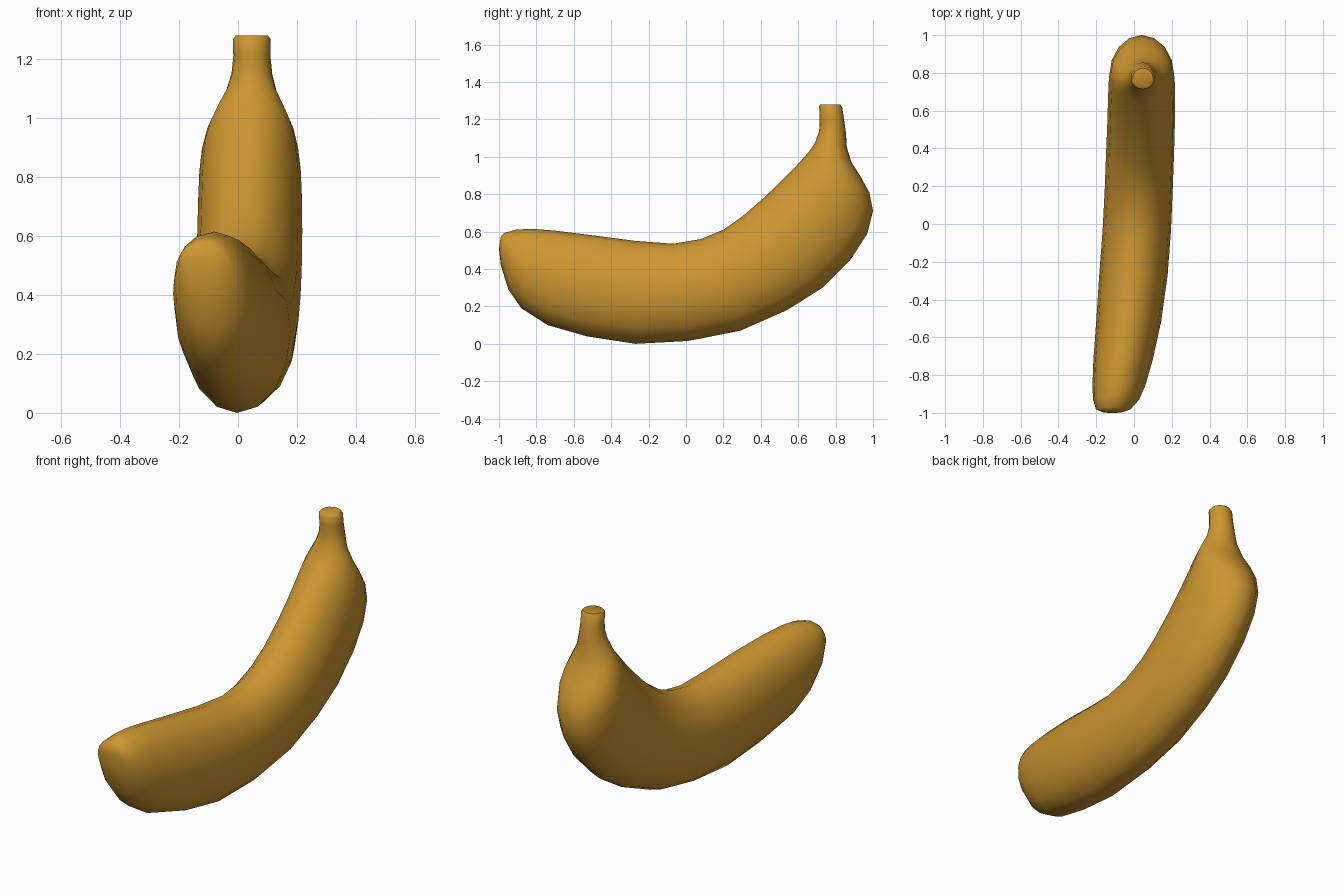
import bpy, bmesh, math

SIDES = 16
# cross-sections: outer (y, z), inner (y, z), centre x, half width
SECTIONS = [
    (-1.00, 0.51, -0.99, 0.575, -0.115, 0.055),
    (-0.99, 0.42, -0.97, 0.593, -0.11, 0.092),
    (-0.95, 0.29, -0.91, 0.61, -0.095, 0.122),
    (-0.88, 0.19, -0.83, 0.615, -0.080, 0.140),
    (-0.74, 0.10, -0.70, 0.605, -0.058, 0.157),
    (-0.53, 0.04, -0.50, 0.58, -0.028, 0.172),
    (-0.27, 0.00, -0.27, 0.55, -0.003, 0.181),
    (0.01, 0.015, -0.07, 0.535, 0.015, 0.181),
    (0.29, 0.07, 0.08, 0.56, 0.025, 0.180),
    (0.54, 0.18, 0.20, 0.61, 0.032, 0.180),
    (0.73, 0.30, 0.30, 0.68, 0.037, 0.179),
    (0.88, 0.45, 0.41, 0.775, 0.040, 0.178),
    (0.97, 0.59, 0.50, 0.86, 0.041, 0.176),
    (1.00, 0.71, 0.57, 0.93, 0.041, 0.172),
    (0.98, 0.81, 0.62, 0.985, 0.041, 0.163),
    (0.93, 0.90, 0.66, 1.03, 0.042, 0.146),
    (0.885, 0.97, 0.69, 1.075, 0.043, 0.120),
    (0.86, 1.05, 0.71, 1.13, 0.045, 0.086),
    (0.855, 1.13, 0.715, 1.17, 0.047, 0.069),
    (0.845, 1.20, 0.714, 1.22, 0.047, 0.063),
    (0.835, 1.265, 0.712, 1.27, 0.047, 0.064),
    (0.825, 1.28, 0.722, 1.28, 0.047, 0.054),
]

bm = bmesh.new()


def ring(oy, oz, iy, iz, cx, hw):
    """Elliptical loop spanning the outer and inner curve points."""
    verts = []
    for i in range(SIDES):
        a = 2 * math.pi * i / SIDES
        t = (1 - math.cos(a)) / 2
        verts.append(bm.verts.new((cx + hw * math.sin(a),
                                   oy + (iy - oy) * t, oz + (iz - oz) * t)))
    return verts


# body, neck and stem lofted as one skin
rings = [ring(*s) for s in SECTIONS]
for a, b in zip(rings, rings[1:]):
    for i in range(SIDES):
        j = (i + 1) % SIDES
        bm.faces.new((a[i], a[j], b[j], b[i]))

# blunt tip and stem end
bm.faces.new(rings[0][::-1])
bm.faces.new(rings[-1])
bmesh.ops.recalc_face_normals(bm, faces=bm.faces)

mesh = bpy.data.meshes.new("banana")
bm.to_mesh(mesh)
bm.free()
banana = bpy.data.objects.new("banana", mesh)
bpy.context.collection.objects.link(banana)

# yellow-ochre peel
peel = bpy.data.materials.new("peel")
peel.diffuse_color = (0.62, 0.31, 0.03, 1)
mesh.materials.append(peel)

bpy.context.view_layer.objects.active = banana
banana.select_set(True)
bpy.ops.object.shade_smooth_by_angle(angle=math.radians(50))
